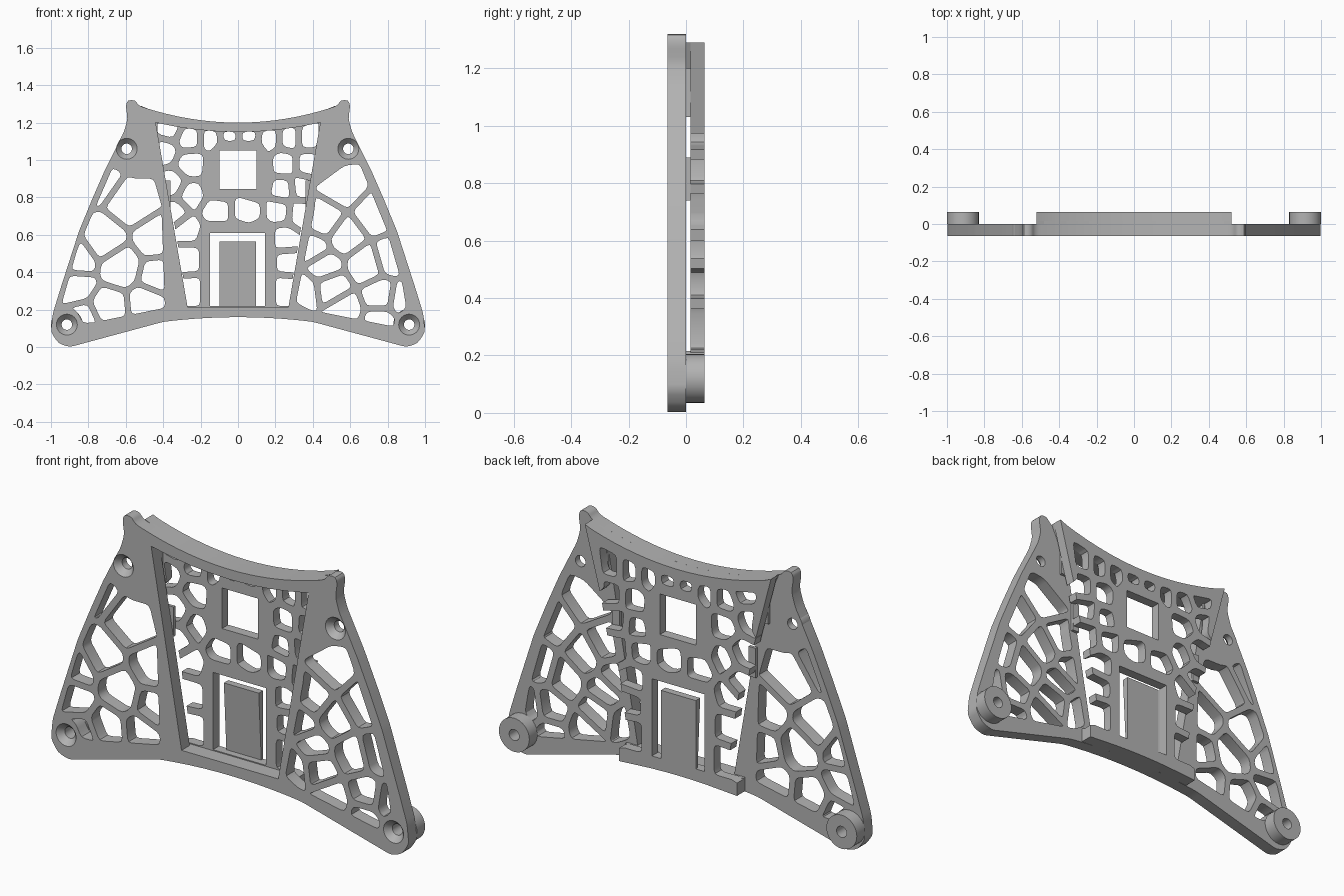
import bpy, bmesh, math
from mathutils import Vector, Matrix

cube = bpy.data.objects.get("Cube")
if cube:
    bpy.data.objects.remove(cube)

grey = bpy.data.materials.new("plain grey")
grey.use_nodes = True
grey.diffuse_color = (0.45, 0.45, 0.45, 1)
grey.node_tree.nodes["Principled BSDF"].inputs["Base Color"].default_value = grey.diffuse_color


# Helpers: flat shapes are listed in hundredths of a unit as (x, z)
def pts(pairs):
    return [Vector(p) / 100 for p in pairs]


def mirror(half):
    """Close a right-hand half outline with its reflection."""
    return half + [Vector((-p.x, p.y)) for p in reversed(half) if abs(p.x) > 1e-5]


def rounded(loop, radius):
    """Replace every corner by a short curve."""
    out = []
    for i, p in enumerate(loop):
        a, b = loop[i - 1] - p, loop[(i + 1) % len(loop)] - p
        a *= min(radius / a.length, 0.4)
        b *= min(radius / b.length, 0.4)
        out += [p + a, p + (a + b) / 4, p + b]
    return out


def area(loop):
    return abs(sum(loop[i - 1].cross(p) for i, p in enumerate(loop))) / 2


def clip(loop, middle, normal):
    """Keep the part of the loop behind the line."""
    out = []
    for i, q in enumerate(loop):
        p = loop[i - 1]
        dp, dq = (p - middle).dot(normal), (q - middle).dot(normal)
        if (dp < 0) != (dq < 0):
            out.append(p.lerp(q, dp / (dp - dq)))
        if dq < 0:
            out.append(q)
    return out


def cells(region, seeds, solid=(), strut=0.032, radius=0.022):
    """Cellular holes around the seeds; solid seeds stay filled."""
    result = []
    every = list(seeds) + list(solid)
    for s in seeds:
        loop = region
        for t in every:
            if t is not s and loop:
                n = (t - s).normalized()
                loop = clip(loop, (s + t) / 2 - n * strut / 2, n)
        clean = [p for i, p in enumerate(loop) if (p - loop[i - 1]).length > 0.004]
        if len(clean) > 2 and area(clean) > 0.0008:
            result.append(rounded(clean, radius))
    return result


def finish(name, bm):
    bmesh.ops.recalc_face_normals(bm, faces=bm.faces)
    mesh = bpy.data.meshes.new(name)
    bm.to_mesh(mesh)
    bm.free()
    mesh.materials.append(grey)
    obj = bpy.data.objects.new(name, mesh)
    bpy.context.collection.objects.link(obj)
    return obj


def smooth(obj):
    bpy.ops.object.select_all(action="DESELECT")
    obj.select_set(True)
    bpy.context.view_layer.objects.active = obj
    bpy.ops.object.shade_smooth_by_angle(angle=math.radians(32))


def slab(name, loops, front, back):
    """Flat plate from an outline and its holes, between two depths."""
    bm = bmesh.new()
    edges = []
    for loop in loops:
        verts = [bm.verts.new((p.x, front, p.y)) for p in loop]
        edges += [bm.edges.new((verts[i - 1], v)) for i, v in enumerate(verts)]
    bmesh.ops.triangle_fill(bm, edges=edges, use_beauty=True)
    grown = bmesh.ops.extrude_face_region(bm, geom=bm.faces[:])["geom"]
    moved = [g for g in grown if isinstance(g, bmesh.types.BMVert)]
    bmesh.ops.translate(bm, verts=moved, vec=(0, back - front, 0))
    return finish(name, bm)


def lathe(name, centre, profile, steps=32):
    """Ring turned about an axis along y from (radius, depth) pairs."""
    bm = bmesh.new()
    rows = []
    for k in range(steps):
        turn = Matrix.Rotation(math.tau * k / steps, 3, "Y")
        rows.append([bm.verts.new(turn @ Vector((r, y, 0)) + Vector((centre.x, 0, centre.y)))
                     for r, y in profile])
    for k, row in enumerate(rows):
        for j in range(len(row)):
            bm.faces.new((rows[k - 1][j - 1], rows[k - 1][j], row[j], row[j - 1]))
    smooth(finish(name, bm))


def circle(c, r, steps=32):
    return [c + Vector((math.cos(a), math.sin(a))) * r
            for a in (math.tau * k / steps for k in range(steps))]


def rect(x0, x1, z0, z1):
    return pts([(x0, z0), (x1, z0), (x1, z1), (x0, z1)])


DEPTH, GAP = 0.065, 0.015
bottom_arc = [Vector((x / 100, 0.16 - 0.025 * (x / 40) ** 2)) for x in range(0, 41, 8)]
top_arc = [Vector((x / 100, 1.2 + 0.09 * (x / 53) ** 2)) for x in range(48, -1, -6)]
rim_arc = [Vector((x / 100, 1.15 + 0.05 * (x / 44) ** 2)) for x in range(44, -1, -11)]

# Front frame: outline, middle opening and cellular wings
side = pts([(90, 0), (96, 2), (100, 8), (99, 18), (95, 31), (85, 62), (78, 79), (71, 95),
            (66, 105), (61, 115), (59, 122), (60, 129), (59, 132), (55, 132), (53, 129)])
outline = rounded(mirror(bottom_arc + side + top_arc), 0.02)
opening = mirror(pts([(27, 21.5)]) + rim_arc)

left_region = pts([(-67, 96), (-61, 92), (-55, 90), (-45, 90), (-41, 76), (-39, 21), (-78, 13),
                   (-83, 13), (-86, 19), (-94, 24), (-86, 52), (-77, 73)])
left_seeds = pts([(-76, 91), (-56, 77), (-72, 57), (-44, 58), (-63, 43), (-86, 47), (-87, 32),
                  (-70, 21), (-42, 38), (-48, 23), (-83, 15)])
right_region = pts([(57, 97), (65, 98), (72, 81), (79, 64), (88, 33), (90, 21), (85, 17),
                    (83, 11), (38, 20), (31, 24), (41, 74), (42, 86)])
right_seeds = pts([(57, 86), (73, 71), (46, 67), (57, 59), (82, 48), (68, 44), (40, 53),
                   (46, 43), (50, 32), (76, 27), (35, 30), (57, 20), (76, 14), (88, 25)])
screws = pts([(-59.5, 106), (59, 106), (-91.5, 12), (91.5, 12)])
holes = cells(left_region, left_seeds) + cells(right_region, right_seeds)
holes += [circle(c, 0.056) for c in screws]
smooth(slab("front_frame", [outline, opening] + holes, -DEPTH, 0))

# Countersunk screw seats, the lower pair with bosses behind
for i, c in enumerate(screws):
    seat = [(0.056, -DEPTH), (0.028, -0.035)]
    if i < 2:
        lathe("upper_screw_seat", c, seat + [(0.028, 0), (0.056, 0)])
    else:
        lathe("lower_screw_boss", c,
              seat + [(0.028, DEPTH), (0.085, DEPTH), (0.085, 0), (0.056, 0)])

# Back panel with a square window and a slotted bay
panel_edge = pts([(33, 14.5), (33, 21), (27, 23), (34, 66), (39, 74), (43, 95), (47, 110),
                  (52, 129)])
panel_outline = mirror(bottom_arc[:4] + panel_edge + top_arc)
panel = slab("back_panel",
             [panel_outline, rect(-10, 10, 84.5, 105), rect(-15, 14.5, 22, 61)], GAP, DEPTH)

# Cellular holes, left open along the panel's lower sides
panel_region = mirror(pts([(0, 22), (46, 22), (46, 95), (41, 100)]) + rim_arc)
panel_seeds = pts([(-40, 105), (-37, 117), (-26, 112), (-25, 98), (-14, 112), (-5, 113), (6, 113),
                   (-25, 81), (-12, 73), (5, 73), (-36, 87), (-34, 72), (-27, 63), (-27, 47),
                   (-26, 30), (16, 112), (28, 112), (37, 112), (25, 98), (37, 98), (24, 84),
                   (34, 85), (22, 73), (33, 72), (24, 58), (25, 45), (24, 32)])
solid_seeds = pts([(-9, 97), (9, 97), (-5, 104), (6, 104), (-10, 87), (9, 87), (-12, 58),
                   (0, 58), (12, 58), (-11, 47), (-11, 30), (13, 45), (13, 32)])
cutter = slab("panel_cutter", cells(panel_region, panel_seeds, solid_seeds, 0.036), -0.1, 0.1)
cutter.hide_render = True
cut = panel.modifiers.new("cells", "BOOLEAN")
cut.operation, cut.solver, cut.object = "DIFFERENCE", "EXACT", cutter
bpy.context.view_layer.objects.active = panel
bpy.ops.object.modifier_apply(modifier=cut.name)
bpy.data.objects.remove(cutter)
smooth(panel)

# Sprung tongue in the bay, its front leaning back towards the bottom
tongue = slab("bay_tongue", [rect(-10, 9.5, 21.5, 56.5)], 0.03, DEPTH)
for v in tongue.data.vertices:
    if v.co.y < 0.04 and v.co.z < 0.3:
        v.co.y += 0.02

# Spacers joining the panel to the frame
slab("top_spacer", [mirror(rim_arc[::-1] + pts([(48, 120), (52, 129)]) + top_arc)], 0, GAP)
slab("bottom_spacer", [mirror(bottom_arc[:4] + pts([(33, 14.5), (33, 21.5), (0, 21.5)]))], 0, GAP)
for s in (-1, 1):
    for x0, x1, z0, z1 in ((43, 47, 103, 121), (36, 40, 74, 89)):
        slab("side_spacer", [rect(s * x0, s * x1, z0, z1)], 0, GAP)
